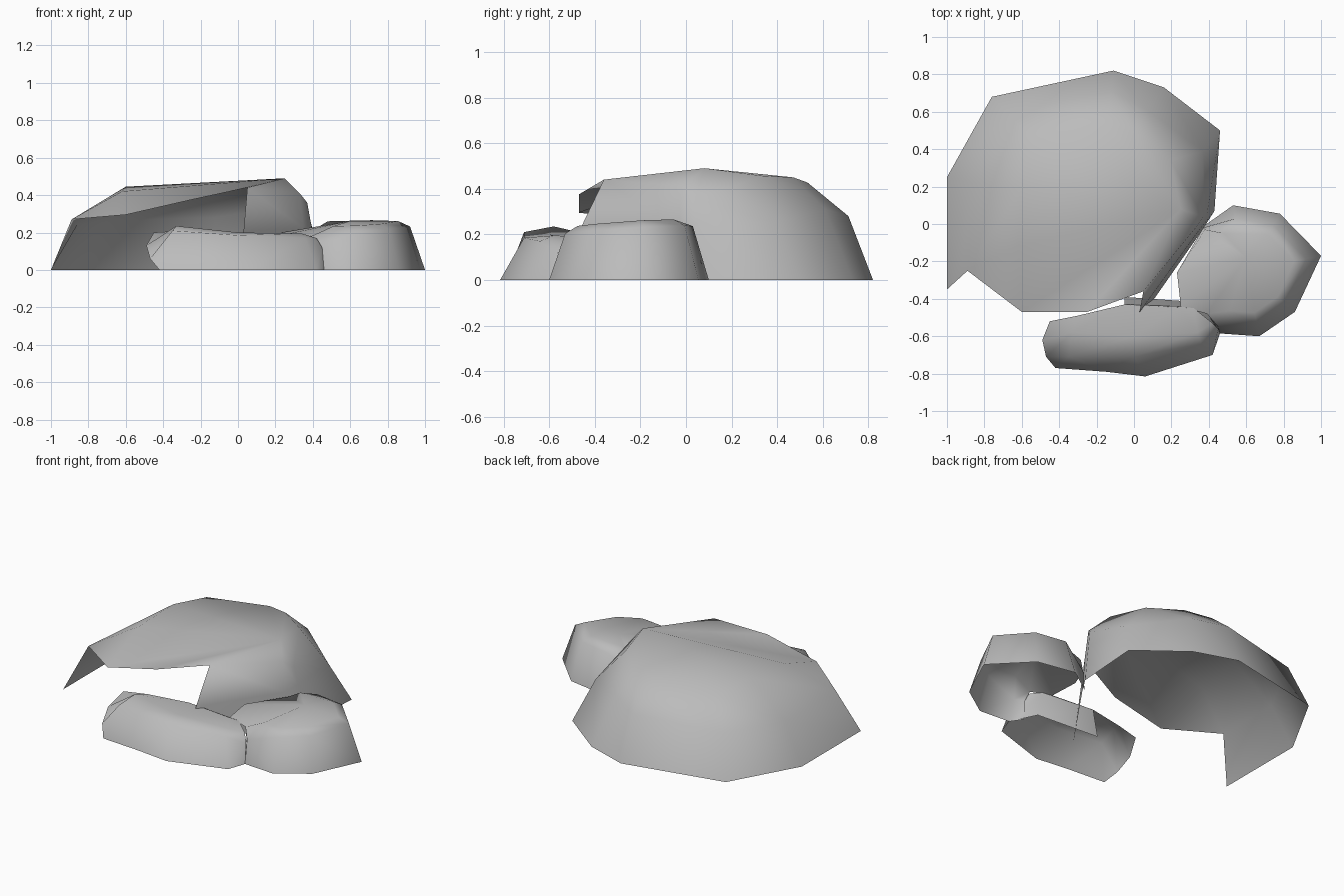
import bpy
import bmesh
import math
from mathutils import Vector

default_cube = bpy.data.objects.get("Cube")
if default_cube:
    bpy.data.objects.remove(default_cube, do_unlink=True)

# One plain stone colour
stone = bpy.data.materials.new("stone_grey")
stone.use_nodes = True
stone_colour = (0.5, 0.5, 0.5, 1)
stone.diffuse_color = stone_colour
stone.node_tree.nodes["Principled BSDF"].inputs["Base Color"].default_value = stone_colour


def rise(outline, centre, rings):
    """Turn a ground outline into columns that lean in towards the centre.
    Each ring is (scale, height, slope along x, slope along y)."""
    middle = Vector(centre)
    columns = []
    for point in outline:
        offset = Vector(point) - middle
        column = [Vector((*point, 0))]
        for scale, height, slope_x, slope_y in rings:
            place = middle + offset * scale
            level = height + slope_x * offset.x + slope_y * offset.y
            column.append(Vector((*place, level)))
        columns.append(column)
    return columns


def build_shell(name, columns, peak=None, lip=(), facing=(0, 0, 1)):
    """Skin neighbouring columns and, with a peak, close the crown over the lip."""
    bm = bmesh.new()
    grid = [[bm.verts.new(point) for point in column] for column in columns]
    for left, right in zip(grid, grid[1:]):
        for low in range(len(left) - 1):
            high = low + 1
            bm.faces.new((left[low], right[low], right[high], left[high]))

    if peak:
        crown = [column[-1] for column in grid]
        edge = [bm.verts.new(point) for point in lip]
        loop = crown + edge
        top = bm.verts.new(peak)
        for index, vert in enumerate(loop):
            following = loop[(index + 1) % len(loop)]
            bm.faces.new((vert, following, top))
        # Corner joining the overhanging lip to the first column
        bm.faces.new((edge[-1], grid[0][-2], grid[0][-1]))

    bmesh.ops.recalc_face_normals(bm, faces=bm.faces[:])
    bm.normal_update()
    outward = Vector(facing)
    if sum(face.normal.dot(outward) * face.calc_area() for face in bm.faces) < 0:
        bmesh.ops.reverse_faces(bm, faces=bm.faces[:])

    mesh = bpy.data.meshes.new(name)
    bm.to_mesh(mesh)
    bm.free()
    mesh.materials.append(stone)
    rock = bpy.data.objects.new(name, mesh)
    bpy.context.collection.objects.link(rock)

    bpy.ops.object.select_all(action="DESELECT")
    rock.select_set(True)
    bpy.context.view_layer.objects.active = rock
    bpy.ops.object.shade_smooth_by_angle(angle=math.radians(75))
    return rock


# Large rock, hollow and open at the front under an overhanging lip
large_outline = [(-1, -.35), (-1, .25), (-.76, .68), (-.11, .82),
                 (.16, .73), (.46, .5)]
large_columns = rise(large_outline, (-.2, .1),
                     [(.85, .28, 0, 0), (.6, .45, .03, -.035)])
# Worn shoulders on the left and at the back corner
large_columns[0][1:] = [Vector((-.89, -.25, .27)), Vector((-.62, -.12, .42))]
large_columns[1][1:] = [Vector((-.86, .22, .24)), Vector((-.6, .2, .445))]
large_columns[2][1].z = .265
large_columns[4][1:] = [Vector((.07, .61, .31)), Vector((.01, .47, .45))]
large_columns[5][1] = Vector((.37, .39, .25))
# Steep wall on the right, running forward to a thin spur
large_columns += [
    [(.43, .07, 0), (.39, .05, .25), (.37, .04, .36)],
    [(.36, -.04, 0), (.35, -.03, .22), (.33, -.02, .41)],
    [(.01, -.54, 0), (.03, -.47, .21), (.05, -.36, .44)],
]
build_shell("large_rock", large_columns, peak=(.25, .08, .49),
            lip=[(-.25, -.47, .375), (-.6, -.47, .295)])

# Side rock, open on the side that faces the others
side_outline = [(.36, -.02), (.53, .1), (.78, .055), (1, -.17),
                (.86, -.47), (.67, -.6), (.46, -.585)]
side_columns = rise(side_outline, (.6, -.25),
                    [(.8, .22, .02, .05), (.64, .25, .02, .04)])
side_columns[0][1:] = [Vector((.37, -.02, .12)), Vector((.38, -.03, .2))]
side_columns[1][-1] = Vector((.48, -.05, .26))
side_columns[-1][1] = Vector((.45, -.55, .14))
side_columns.append([(.41, -.51, 0), (.41, -.5, .12), (.39, -.48, .18)])
build_shell("side_rock", side_columns, peak=(.6, -.18, .262),
            lip=[(.25, -.44, .19), (.23, -.26, .2)])

# Long front rock: each column runs from the front foot over to the back rim
front_columns = [
    [(-.42, -.77, 0), (-.47, -.71, .06), (-.49, -.62, .13), (-.45, -.52, .2)],
    [(-.15, -.79, 0), (-.35, -.71, .21), (-.33, -.58, .235), (-.3, -.49, .21)],
    [(.06, -.815, 0), (0, -.71, .185), (0, -.6, .2), (-.05, -.43, .2)],
    [(.42, -.7, 0), (.36, -.64, .17), (.34, -.58, .195), (.24, -.44, .19)],
    [(.46, -.585, 0), (.45, -.56, .12), (.42, -.53, .17), (.32, -.45, .19)],
]
build_shell("front_rock", front_columns)

# Back wall of the front rock, missing on the left half
back_wall_columns = [
    [(-.05, -.43, .2), (-.05, -.39, 0)],
    [(.32, -.45, .19), (.38, -.42, 0)],
    [(.42, -.53, .17), (.46, -.585, 0)],
]
build_shell("front_rock_back_wall", back_wall_columns, facing=(0, 1, 0))
